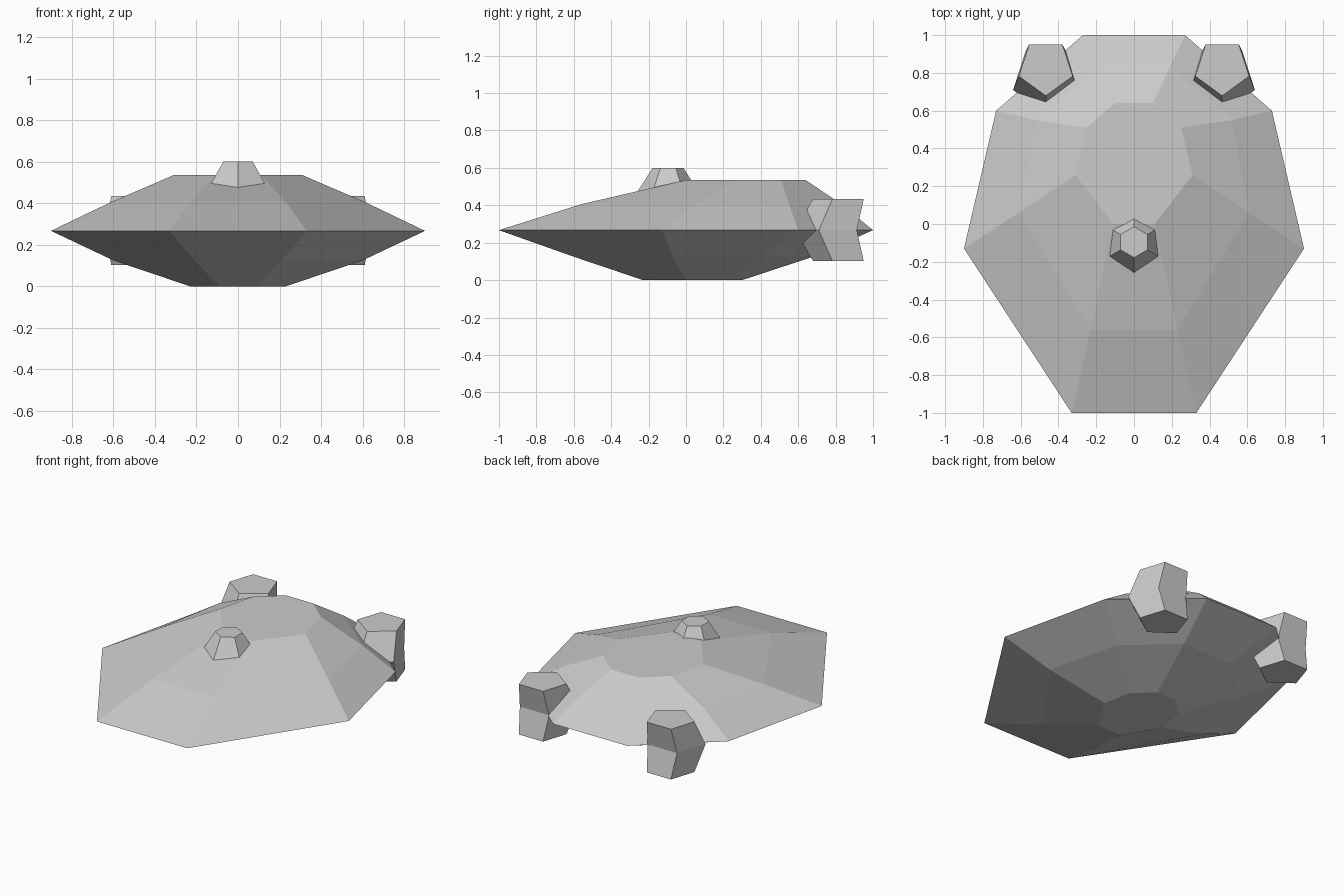
import bpy
import bmesh
from math import sin, cos, tau

if "Cube" in bpy.data.objects:
    bpy.data.objects.remove(bpy.data.objects["Cube"])

grey = bpy.data.materials.new("plain_grey")
grey.use_nodes = True
shade = (0.6, 0.6, 0.6, 1)
grey.diffuse_color = shade
grey.node_tree.nodes["Principled BSDF"].inputs["Base Color"].default_value = shade


def loft(name, rings):
    """Skin a closed flat-faced solid over matching rings, bottom to top."""
    bm = bmesh.new()
    loops = [[bm.verts.new(p) for p in ring] for ring in rings]
    for low, high in zip(loops, loops[1:]):
        for i in range(len(low)):
            j = (i + 1) % len(low)
            bm.faces.new((low[i], low[j], high[j], high[i]))
    bm.faces.new(loops[0][::-1])
    bm.faces.new(loops[-1])
    bmesh.ops.recalc_face_normals(bm, faces=bm.faces)
    mesh = bpy.data.meshes.new(name)
    bm.to_mesh(mesh)
    bm.free()
    mesh.materials.append(grey)
    obj = bpy.data.objects.new(name, mesh)
    bpy.context.collection.objects.link(obj)
    return obj


def mirrored_ring(half, z):
    """Complete a front-to-back half outline across x = 0."""
    return [(x, y, z) for x, y in half] + [(-x, y, z) for x, y in reversed(half)]


def polygon(sides, radius, x, y, z):
    """Regular polygon with one corner pointing forward."""
    return [(x + radius * sin(tau * i / sides), y - radius * cos(tau * i / sides), z)
            for i in range(sides)]


# Faceted hull: keel, lower slope, rim, upper slope, deck
loft("hull", [
    mirrored_ring([(0.09, -0.23), (0.23, 0.0), (0.19, 0.19), (0.07, 0.30)], 0),
    mirrored_ring([(0.21, -0.60), (0.60, -0.07), (0.48, 0.41), (0.18, 0.68)], 0.125),
    mirrored_ring([(0.33, -1.0), (0.90, -0.13), (0.73, 0.60), (0.27, 1.0)], 0.267),
    mirrored_ring([(0.23, -0.56), (0.61, 0.06), (0.52, 0.55), (0.19, 0.83)], 0.406),
    mirrored_ring([(0.11, 0.0), (0.31, 0.26), (0.25, 0.51), (0.10, 0.64)], 0.535),
])

# Small six-sided turret on the deck, its foot sunk into the hull
loft("turret", [polygon(6, 0.165, 0, -0.096, 0.47),
                polygon(6, 0.082, 0, -0.096, 0.60)])

# Five-sided rear pods, pushed forward at the waist
for side, name in ((1, "left_pod"), (-1, "right_pod")):
    x = 0.467 * side
    loft(name, [polygon(5, 0.15, x, 0.829, 0.102),
                polygon(5, 0.182, x, 0.766, 0.267),
                polygon(5, 0.15, x, 0.829, 0.434)])
